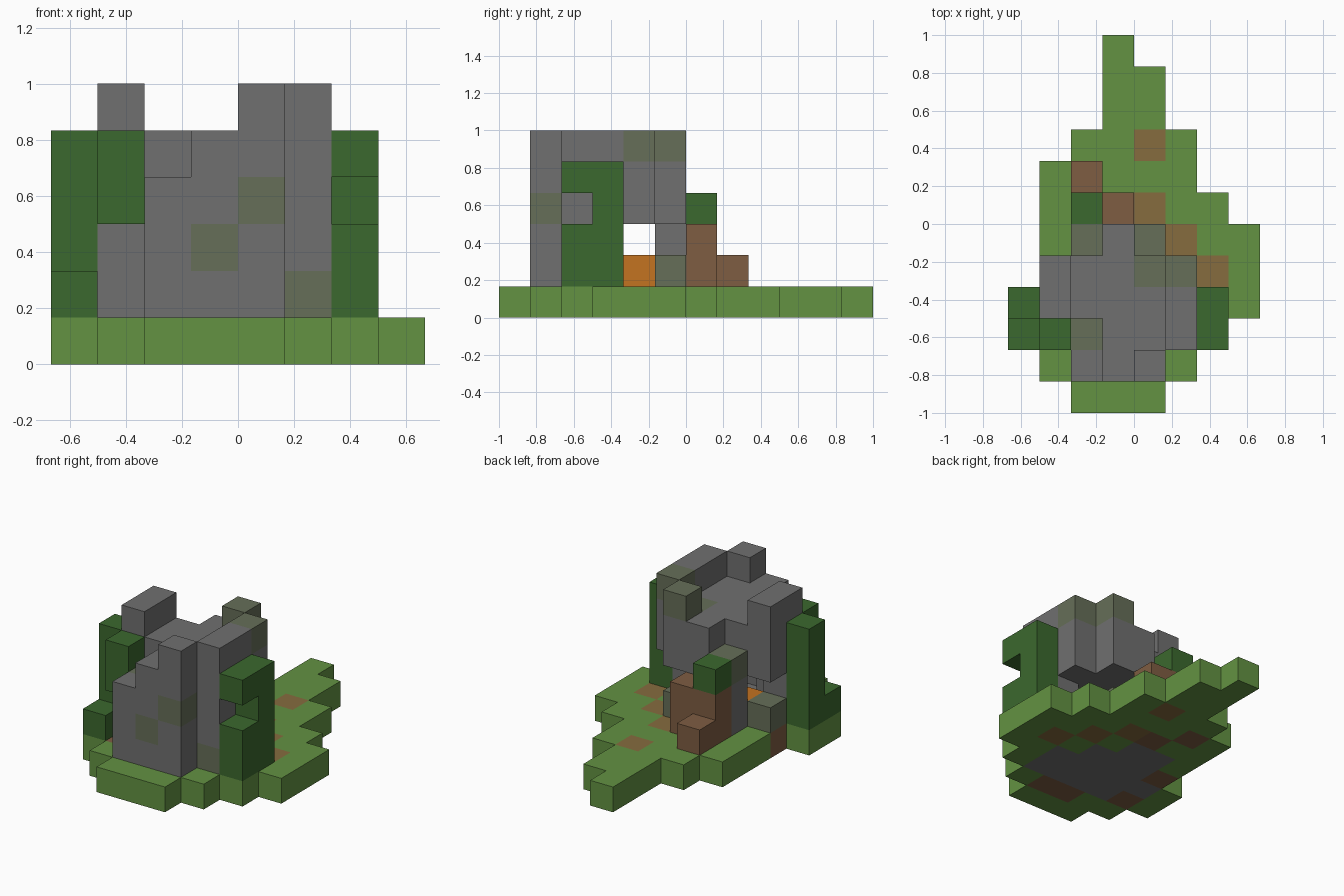
import bpy
import bmesh
from mathutils import Vector

cube = bpy.data.objects.get("Cube")
if cube:
    bpy.data.objects.remove(cube, do_unlink=True)

U = 1 / 6          # edge of one block
cells = {}         # (i, j, k) -> part name


def linear(c):
    c /= 255
    return c / 12.92 if c <= 0.04045 else ((c + 0.055) / 1.055) ** 2.4


def material(name, *rgb):
    mat = bpy.data.materials.new(name)
    mat.use_nodes = True
    col = [linear(c) for c in rgb] + [1]
    mat.diffuse_color = col
    mat.node_tree.nodes["Principled BSDF"].inputs["Base Color"].default_value = col
    return mat


def fill(part, xs, ys, zs):
    """Fill inclusive block ranges; later parts replace earlier ones."""
    for i in range(xs[0], xs[-1] + 1):
        for j in range(ys[0], ys[-1] + 1):
            for k in range(zs[0], zs[-1] + 1):
                cells[i, j, k] = part


def clear(xs, ys, zs):
    fill(None, xs, ys, zs)


# Grass slab, row by row from front to back
rows = [(-2, 0), (-3, 1), (-4, 2), (-4, 3), (-3, 3), (-3, 3),
        (-3, 2), (-3, 1), (-2, 1), (-1, 0), (-1, 0), (-1, -1)]
for j, xs in enumerate(rows, -6):
    fill("grass_ground", xs, [j], [0])

# Stone floor below the ruin
fill("stone_floor", (-2, 1), (-4, -3), [0])
fill("stone_floor", (-2, 0), [-2], [0])
fill("stone_floor", (-2, -1), [-1], [0])
fill("stone_floor", [-3], [-3], [0])

# Dirt path and buried soil
for i, j in [(0, 2), (0, 0), (1, -1), (2, -2)]:
    fill("dirt_path", [i], [j], [0])
for i, j in [(-2, 1), (-1, 0), (-3, -2), (-3, -4), (-1, -5), (0, -5)]:
    fill("buried_soil", [i], [j], [0])

# Stone ruin: main body, hollow room, front stairs, battlements
fill("stone_ruin", (-2, 1), (-4, -3), (1, 4))
fill("stone_ruin", (-2, 1), [-2], (3, 4))
clear((-2, 0), [-3], (1, 2))
clear((-1, 0), [-4], (1, 2))
clear([-2], [-4], [4])
for i in (-2, -1, 0):
    fill("stone_ruin", [i], [-5], (1, i + 5))
fill("stone_ruin", [1], (-4, -2), [5])
fill("stone_ruin", [-3], [-3], (1, 5))
fill("stone_ruin", [-3], [-2], (3, 5))
fill("stone_ruin", (-1, 0), [-1], (3, 4))
fill("stone_ruin", [-2], [-1], (1, 3))

# Mossy stones
for i, j, k in [(0, -1, 1), (0, -1, 5), (1, -2, 5), (0, -2, 4), (-2, -4, 3),
                (-2, -1, 3), (-3, -2, 1), (-1, -5, 2), (0, -5, 3), (1, -4, 1)]:
    fill("mossy_stones", [i], [j], [k])

# Ivy on both flanks
fill("ivy", [-4], [-3], (1, 4))
fill("ivy", [-4], [-4], [1])
fill("ivy", [-3], [-4], (3, 4))
fill("ivy", [2], (-4, -3), (1, 4))
clear([2], [-4], [3])

# Broken tree at the back
fill("tree_trunk", (-2, -1), [0], (1, 2))
fill("tree_trunk", [-2], [1], [1])
fill("tree_leaves", [-2], [0], [3])

# Glowing fire in the room
fill("fire", [-2], [-2], [1])

grass = material("grass green", 99, 146, 66)
stone = material("stone grey", 112, 112, 112)
moss = material("mossy grey", 102, 110, 88)
leaf = material("dark leaf green", 59, 104, 46)
bark = material("bark brown", 126, 93, 66)
dirt = material("path brown", 134, 108, 62)
flame = material("fire orange", 196, 115, 33)
parts = {"grass_ground": grass, "stone_floor": stone, "dirt_path": dirt,
         "buried_soil": bark, "stone_ruin": stone, "mossy_stones": moss,
         "ivy": leaf, "tree_trunk": bark, "tree_leaves": leaf, "fire": flame}


def build(part, mat):
    """Make one mesh from the exposed block faces of a part."""
    bm = bmesh.new()
    for cell, owner in cells.items():
        if owner != part:
            continue
        centre = Vector(cell) + Vector((0.5, 0.5, 0.5))
        for axis in range(3):
            for sign in (-1, 1):
                n = Vector((0, 0, 0))
                n[axis] = sign
                if cells.get(tuple(int(a + b) for a, b in zip(cell, n))):
                    continue
                a = Vector((0, 0, 0))
                a[(axis + 1) % 3] = 1
                b = n.cross(a)
                corners = [a + b, b - a, -a - b, a - b]
                bm.faces.new([bm.verts.new((centre + (n + c) / 2) * U) for c in corners])
    bmesh.ops.remove_doubles(bm, verts=bm.verts, dist=0.001)
    mesh = bpy.data.meshes.new(part)
    bm.to_mesh(mesh)
    bm.free()
    mesh.materials.append(mat)
    bpy.context.collection.objects.link(bpy.data.objects.new(part, mesh))


for part, mat in parts.items():
    build(part, mat)
